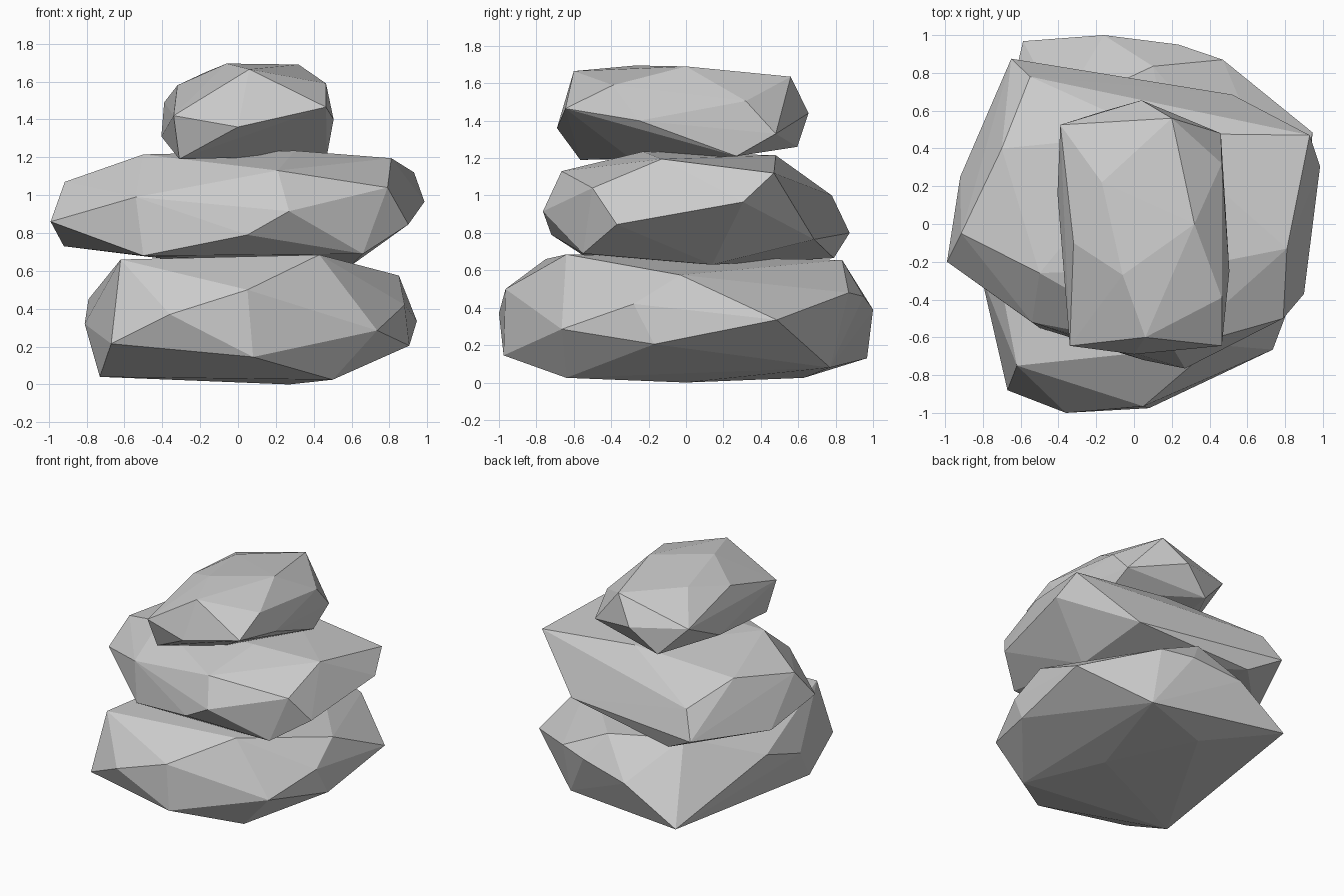
import bpy
import bmesh


def stone(name, corners):
    """Faceted boulder: the convex hull around a handful of corner points."""
    bm = bmesh.new()
    for p in corners:
        bm.verts.new(p)
    hull = bmesh.ops.convex_hull(bm, input=bm.verts[:])
    spare = {v for v in hull["geom_interior"] + hull["geom_unused"]
             if isinstance(v, bmesh.types.BMVert)}
    bmesh.ops.delete(bm, geom=list(spare), context='VERTS')
    bmesh.ops.recalc_face_normals(bm, faces=bm.faces[:])
    mesh = bpy.data.meshes.new(name)
    bm.to_mesh(mesh)
    bm.free()
    obj = bpy.data.objects.new(name, mesh)
    bpy.context.collection.objects.link(obj)
    return obj


# Wide base stone: underside, waist, then crown
stone("bottom_stone", [
    (.27, 0, 0), (-.07, .63, .025), (.5, -.64, .025), (-.73, -.5, .04), (.47, .77, .08),
    (-.67, -.88, .215), (.08, -.975, .145), (.735, -.665, .285), (.905, -.17, .205),
    (.945, .485, .335), (-.587, .968, .13), (-.16, 1, .39), (-.36, -1, .37), (-.81, -.27, .32),
    (.88, -.28, .42), (.47, .87, .48), (.235, .95, .46), (-.79, .12, .45), (.05, -.965, .5),
    (.85, -.03, .575), (-.62, -.75, .66), (.43, -.64, .685), (.1, .835, .655), (-.4, .6, .66),
])

# Flat middle stone
stone("middle_stone", [
    (.6, .14, .63), (-.4, .79, .665), (-.5, -.55, .68), (.66, -.55, .69), (-.92, .25, .73),
    (.05, -.72, .79), (.52, .685, .765), (-.65, .875, .8), (-.99, -.2, .86), (.9, -.37, .845),
    (.27, -.765, .915), (.985, .305, .965), (-.54, -.52, .99), (-.55, .78, 1), (.79, -.5, 1.04),
    (-.915, -.05, 1.07), (.21, -.665, 1.13), (.93, .47, 1.12), (-.7, .4, 1.14),
    (.81, -.13, 1.195), (-.5, -.26, 1.215), (.115, .48, 1.215), (.3, -.23, 1.235),
])

# Small cap stone, long from front to back
stone("top_stone", [
    (-.31, -.565, 1.19), (.1, -.3, 1.2), (.47, .27, 1.21), (-.17, .595, 1.26), (-.405, .16, 1.31),
    (0, -.69, 1.36), (.46, .48, 1.33), (-.34, -.645, 1.42), (.505, -.25, 1.4), (.04, .655, 1.44),
    (.465, -.645, 1.465), (-.39, .525, 1.49), (.465, .32, 1.505), (-.32, -.1, 1.58),
    (.465, -.39, 1.59), (.2, .56, 1.635), (-.17, .22, 1.65), (.06, -.6, 1.665),
    (.32, 0, 1.69), (-.06, -.27, 1.695),
])
